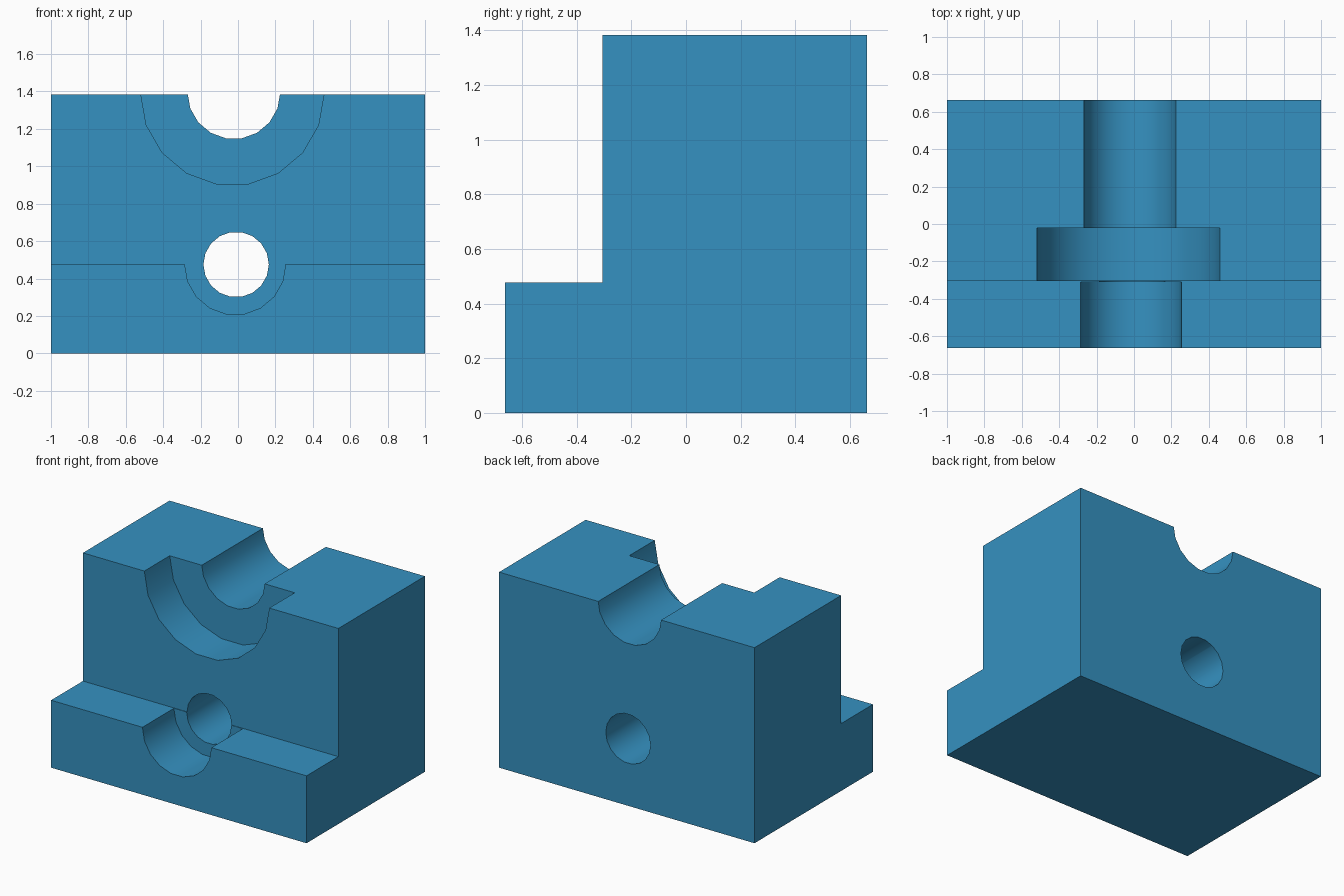
import bpy, bmesh
from math import cos, sin, tau, radians

cube = bpy.data.objects.get("Cube")
if cube:
    bpy.data.objects.remove(cube, do_unlink=True)

blue = bpy.data.materials.new("blue")
blue.use_nodes = True
colour = (0.036, 0.285, 0.533, 1)
blue.diffuse_color = colour
blue.node_tree.nodes["Principled BSDF"].inputs["Base Color"].default_value = colour


def prism(name, profile, offset):
    """Extrude a closed 3D outline along an offset vector."""
    bm = bmesh.new()
    face = bm.faces.new([bm.verts.new(p) for p in profile])
    new = bmesh.ops.extrude_face_region(bm, geom=[face])["geom"]
    verts = [v for v in new if isinstance(v, bmesh.types.BMVert)]
    bmesh.ops.translate(bm, verts=verts, vec=offset)
    bmesh.ops.recalc_face_normals(bm, faces=bm.faces)
    mesh = bpy.data.meshes.new(name)
    bm.to_mesh(mesh)
    bm.free()
    mesh.materials.append(blue)
    obj = bpy.data.objects.new(name, mesh)
    bpy.context.collection.objects.link(obj)
    return obj


# Stepped block: side profile swept across the width
HALF, FACE, LEDGE, TOP = 0.662, -0.306, 0.477, 1.384
side = [(-HALF, 0), (HALF, 0), (HALF, TOP), (FACE, TOP), (FACE, LEDGE), (-HALF, LEDGE)]
block = prism("stepped_block", [(-1, y, z) for y, z in side], (2, 0, 0))

# Round cuts running front to back: x, z, radius, start y, end y
cuts = {
    "upper_groove": (-0.022, 1.394, 0.248, -0.2, 0.8),
    "upper_pocket": (-0.03, 1.388, 0.49, -0.5, -0.022),
    "lower_groove": (-0.015, 0.476, 0.27, -0.8, -0.31),
    "through_bore": (-0.01, 0.475, 0.175, -0.8, 0.8),
}
SIDES = 18
bpy.context.view_layer.objects.active = block
for name, (x, z, r, y0, y1) in cuts.items():
    ring = [(x + r * cos(tau * i / SIDES), y0, z + r * sin(tau * i / SIDES))
            for i in range(SIDES)]
    cutter = prism(name + "_cutter", ring, (0, y1 - y0, 0))
    cutter.hide_render = True
    mod = block.modifiers.new(name, "BOOLEAN")
    mod.operation, mod.solver, mod.object = "DIFFERENCE", "EXACT", cutter
    bpy.ops.object.modifier_apply(modifier=name)
    bpy.data.objects.remove(cutter, do_unlink=True)

# Smooth bores with crisp edges
bpy.ops.object.select_all(action="DESELECT")
block.select_set(True)
bpy.ops.object.shade_smooth_by_angle(angle=radians(30))
